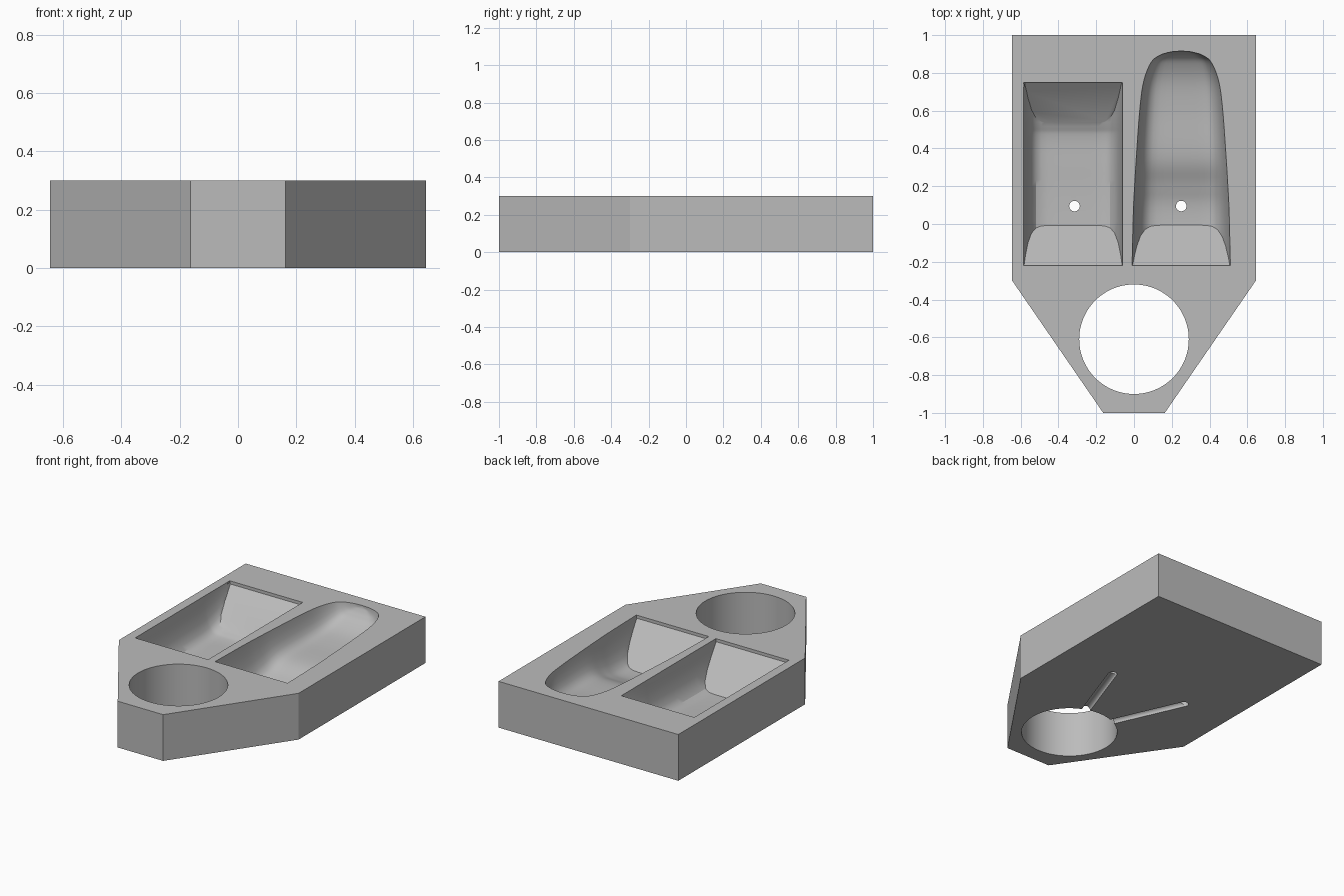
import bpy, bmesh, math
from mathutils import Vector

if "Cube" in bpy.data.objects:
    bpy.data.objects.remove(bpy.data.objects["Cube"])

HEIGHT = 0.3
HOLE = Vector((0, -0.61, 0))

gray = bpy.data.materials.new("plain gray")
gray.use_nodes = True
gray.diffuse_color = (0.5, 0.5, 0.5, 1)
gray.node_tree.nodes["Principled BSDF"].inputs["Base Color"].default_value = (0.5, 0.5, 0.5, 1)


def loft(name, rings):
    """Closed solid skinned over equal-sized rings of points."""
    bm = bmesh.new()
    loops = [[bm.verts.new(p) for p in ring] for ring in rings]
    n = len(loops[0])
    for a, b in zip(loops, loops[1:]):
        for i in range(n):
            j = (i + 1) % n
            bm.faces.new((a[i], a[j], b[j], b[i]))
    bm.faces.new(loops[0])
    bm.faces.new(loops[-1])
    bmesh.ops.recalc_face_normals(bm, faces=bm.faces)
    mesh = bpy.data.meshes.new(name)
    bm.to_mesh(mesh)
    bm.free()
    obj = bpy.data.objects.new(name, mesh)
    bpy.context.collection.objects.link(obj)
    return obj


def rod(name, start, end, radius, sides=32):
    """Round solid between two points."""
    start, end = Vector(start), Vector(end)
    turn = (end - start).to_track_quat('Z', 'Y')
    circle = [turn @ Vector((radius * math.cos(2 * math.pi * i / sides),
                             radius * math.sin(2 * math.pi * i / sides), 0))
              for i in range(sides)]
    return loft(name, [[start + p for p in circle], [end + p for p in circle]])


def combine(obj, tool, operation):
    """Apply a boolean and discard the tool."""
    tool.hide_render = True
    mod = obj.modifiers.new(operation, 'BOOLEAN')
    mod.operation, mod.object, mod.solver = operation, tool, 'EXACT'
    bpy.context.view_layer.objects.active = obj
    bpy.ops.object.modifier_apply(modifier=mod.name)
    bpy.data.objects.remove(tool)


def smooth_path(points, steps=6):
    """Catmull-Rom samples through the points."""
    pts = [Vector(p) for p in points]
    pts = [pts[0]] + pts + [pts[-1]]
    out = []
    for a, b, c, d in zip(pts, pts[1:], pts[2:], pts[3:]):
        for k in range(steps):
            t = k / steps
            out.append(b + (c - a) * (t / 2) + (2 * a - 5 * b + 4 * c - d) * (t * t / 2)
                       + (3 * b - a - 3 * c + d) * (t ** 3 / 2))
    return out + [pts[-1]]


def pocket(name, cx, stations, power, side_profile):
    """Round-bottomed trough over (y, half width, floor), with sloped ends."""
    ks = [i / 10 for i in range(-10, 11)]
    us = [math.copysign(1 - (1 - abs(k)) ** 2, k) for k in ks]
    rings = []
    for y, w, floor in smooth_path(stations):
        ring = [(cx + u * w, y, floor + abs(u) ** power * (HEIGHT - floor)) for u in us]
        rings.append(ring + [(cx + w, y, HEIGHT + 0.05), (cx - w, y, HEIGHT + 0.05)])
    trough = loft(name, rings)
    ends = loft("end_slopes", [[(cx + s, y, z) for y, z in side_profile] for s in (-0.4, 0.4)])
    combine(trough, ends, 'INTERSECT')
    return trough


# Slab with a tapered front
half = [(0.645, 1), (0.645, -0.3), (0.163, -1)]
outline = half + [(-x, y) for x, y in reversed(half)]
tray = loft("tray", [[(x, y, z) for x, y in outline] for z in (0, HEIGHT)])

# Large round opening
combine(tray, rod("opening", HOLE - Vector((0, 0, 0.1)), HOLE + Vector((0, 0, 0.5)), 0.29, 96),
        'DIFFERENCE')

# Square-ended pocket
front_slope = [(-0.22, 0.4), (-0.22, 0.28), (0.045, 0)]
square = pocket("square_pocket", -0.3225,
                [(-0.3, 0.262, 0.06), (0.07, 0.262, 0.055), (0.3, 0.262, 0.06),
                 (0.46, 0.262, 0.068), (0.54, 0.262, 0.095), (0.8, 0.262, 0.2)], 10,
                front_slope + [(0.43, 0), (0.75, 0.28), (0.75, 0.4)])
combine(tray, square, 'DIFFERENCE')

# Tapered, round-ended pocket
tapered = pocket("tapered_pocket", 0.25,
                 [(-0.3, 0.262, 0.06), (0.05, 0.254, 0.055), (0.2, 0.247, 0.085),
                  (0.35, 0.238, 0.135), (0.6, 0.22, 0.15), (0.75, 0.2, 0.17),
                  (0.85, 0.163, 0.21), (0.89, 0.12, 0.245), (0.91, 0.06, 0.275),
                  (0.915, 0.01, 0.29)], 8,
                 front_slope + [(1, 0), (1, 0.4)])
combine(tray, tapered, 'DIFFERENCE')

# Drain holes and the channels leading to the opening
for x in (-0.315, 0.25):
    drain = Vector((x, 0.095, 0))
    combine(tray, rod("drain", drain - Vector((0, 0, 0.1)), drain + Vector((0, 0, 0.15)), 0.028),
            'DIFFERENCE')
    combine(tray, rod("channel", drain, HOLE, 0.027), 'DIFFERENCE')

# Finish
tray.data.materials.clear()
tray.data.materials.append(gray)
for face in tray.data.polygons:
    face.material_index = 0
bpy.ops.object.select_all(action='DESELECT')
tray.select_set(True)
bpy.context.view_layer.objects.active = tray
bpy.ops.object.shade_smooth_by_angle(angle=math.radians(30))
